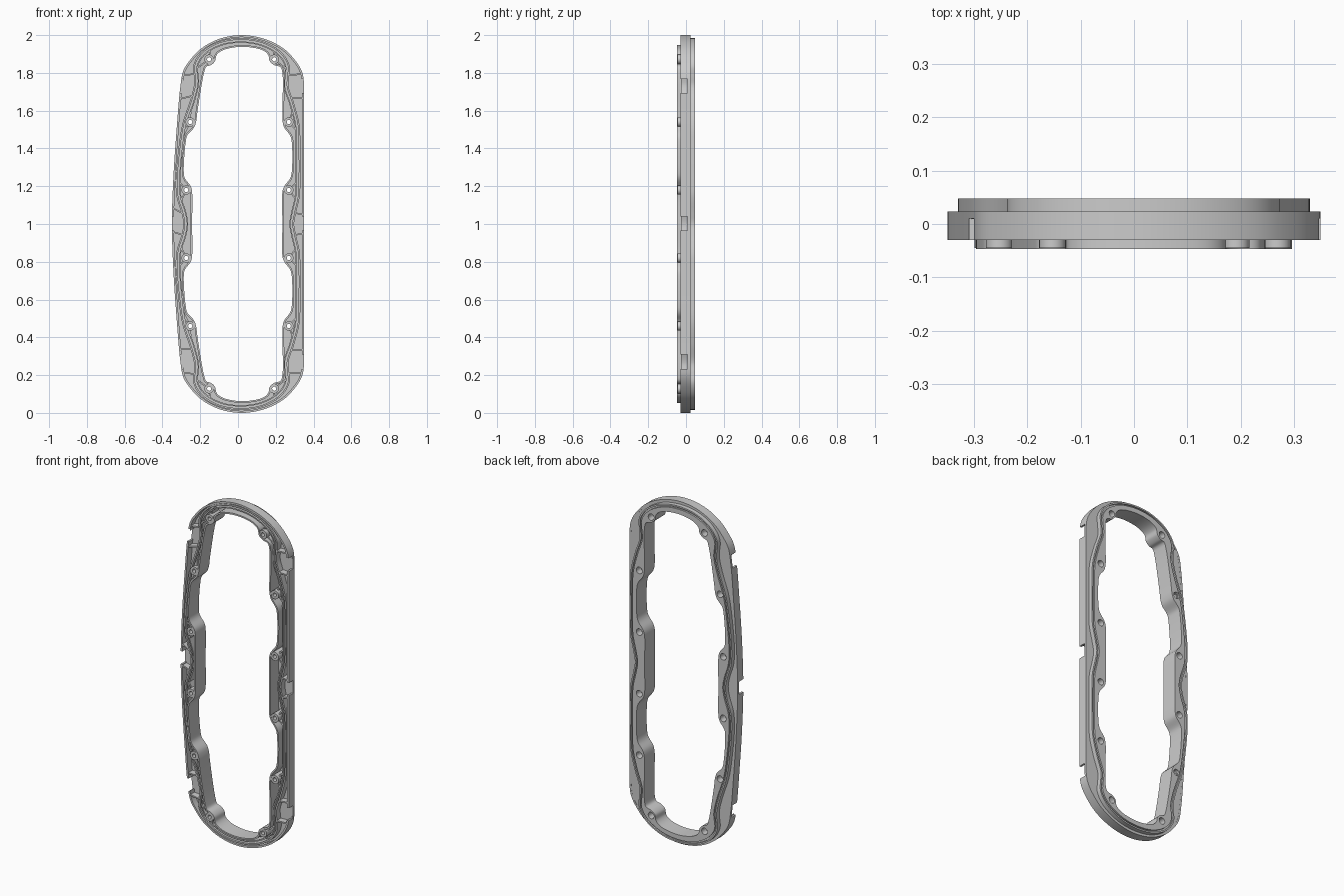
import bpy, bmesh, math
from mathutils import Vector, Matrix

cube = bpy.data.objects.get("Cube")
if cube:
    bpy.data.objects.remove(cube, do_unlink=True)


def spline(pts, steps=6):
    """Closed centripetal curve through the points."""
    out, n = [], len(pts)
    for i in range(n):
        p = [pts[(i + k - 1) % n] for k in range(4)]
        t = [0.0]
        for a, b in zip(p, p[1:]):
            t.append(t[-1] + math.sqrt((b - a).length))

        def mix(a, b, i0, i1, u):
            return a + (b - a) * ((u - t[i0]) / (t[i1] - t[i0]))

        for s in range(steps):
            u = t[1] + (t[2] - t[1]) * s / steps
            a = [mix(p[k], p[k + 1], k, k + 1, u) for k in range(3)]
            b = [mix(a[k], a[k + 1], k, k + 2, u) for k in range(2)]
            out.append(mix(b[0], b[1], 1, 2, u))
    return out


def outline(upper):
    """Mirror an upper half (right to left) about mid height."""
    up = [Vector(p) for p in upper]
    return spline(up + [Vector((p.x, 2 - p.y)) for p in reversed(up[1:-1])])


def offset(loop, d):
    res = []
    for i, p in enumerate(loop):
        t = (loop[(i + 1) % len(loop)] - loop[i - 1]).normalized()
        res.append(p + Vector((t.y, -t.x)) * d)
    return res


def circle(c, r, n=24):
    return [c + Vector((math.cos(a), math.sin(a))) * r
            for a in (math.tau * k / n for k in range(n))]


def plate(name, loops, y0, y1):
    """Fill nested outlines and extrude them from y0 to y1."""
    cu = bpy.data.curves.new(name, 'CURVE')
    cu.dimensions, cu.fill_mode, cu.extrude = '2D', 'BOTH', (y1 - y0) / 2
    for loop in loops:
        sp = cu.splines.new('POLY')
        sp.points.add(len(loop) - 1)
        for q, p in zip(sp.points, loop):
            q.co = (p.x, p.y, 0, 1)
        sp.use_cyclic_u = True
    tmp = bpy.data.objects.new(name + "_path", cu)
    bpy.context.collection.objects.link(tmp)
    dg = bpy.context.evaluated_depsgraph_get()
    me = bpy.data.meshes.new_from_object(tmp.evaluated_get(dg))
    bpy.data.objects.remove(tmp, do_unlink=True)
    bpy.data.curves.remove(cu)
    me.transform(Matrix.Translation((0, (y0 + y1) / 2, 0)) @ Matrix.Rotation(math.pi / 2, 4, 'X'))
    bm = bmesh.new()
    bm.from_mesh(me)
    bmesh.ops.remove_doubles(bm, verts=bm.verts, dist=1e-5)
    bmesh.ops.recalc_face_normals(bm, faces=bm.faces)
    bm.to_mesh(me)
    bm.free()
    me.name = name
    ob = bpy.data.objects.new(name, me)
    bpy.context.collection.objects.link(ob)
    parts.append(ob)
    return ob


def rib(name, a, b, y0, y1, w=0.004):
    d = (b - a).normalized()
    s = Vector((-d.y, d.x)) * w
    plate(name, [[a + s, a - s, b - s, b + s]], y0, y1)


def at_height(loop, z, side):
    """Point of a loop at height z on one side."""
    return min((p for p in loop if p.x * side > 0), key=lambda p: abs(p.y - z))


parts = []

# Outlines: outer edge, wavy seal path, scalloped opening
outer = outline([(.35, 1), (.35, 1.3), (.35, 1.6), (.347, 1.77), (.335, 1.815), (.3, 1.87),
                 (.24, 1.93), (.14, 1.98), (.02, 2), (-.1, 1.98), (-.2, 1.925), (-.26, 1.86),
                 (-.29, 1.81), (-.305, 1.73), (-.325, 1.5), (-.342, 1.25), (-.35, 1)])
wave = outline([(.283, 1), (.293, 1.06), (.313, 1.15), (.316, 1.22), (.316, 1.4), (.312, 1.52),
                (.285, 1.63), (.253, 1.73), (.257, 1.79), (.258, 1.84), (.22, 1.9), (.13, 1.952),
                (.02, 1.97), (-.09, 1.955), (-.18, 1.905), (-.222, 1.84), (-.217, 1.75),
                (-.237, 1.66), (-.28, 1.53), (-.301, 1.4), (-.316, 1.22), (-.31, 1.14),
                (-.285, 1.06), (-.275, 1)])
opening = outline([(.235, 1), (.235, 1.17), (.245, 1.2), (.275, 1.24), (.284, 1.27), (.284, 1.44),
                   (.275, 1.47), (.245, 1.51), (.236, 1.545), (.235, 1.6), (.235, 1.8),
                   (.225, 1.83), (.19, 1.842), (.168, 1.862), (.16, 1.895), (.13, 1.92),
                   (.02, 1.938), (-.08, 1.92), (-.113, 1.895), (-.122, 1.862), (-.142, 1.842),
                   (-.168, 1.832), (-.18, 1.8), (-.214, 1.6), (-.222, 1.54), (-.233, 1.51),
                   (-.268, 1.47), (-.276, 1.44), (-.287, 1.27), (-.28, 1.24), (-.25, 1.2),
                   (-.243, 1.17), (-.243, 1)])
upper_bosses = [(.192, 1.872), (.269, 1.54), (.269, 1.18), (-.153, 1.872), (-.253, 1.54), (-.274, 1.18)]
bosses = [Vector((x, z)) for x, h in upper_bosses for z in (h, 2 - h)]

# Outer skirt wall and step flange
skirt = plate("outer_wall", [outer, offset(outer, -.011)], -.03, .023)
plate("step_flange", [offset(outer, -.004), offset(wave, .005)], .009, .0225)

# Raised back plate with seal groove and screw recesses
recesses = [circle(b, .019) for b in bosses]
plate("back_plate", [offset(wave, -.004), offset(opening, .001)] + recesses, .03, .048)
plate("seal_groove_floor", [offset(wave, .008), offset(wave, -.008)], .028, .038)
plate("outer_rail", [offset(wave, .014), offset(wave, .005)], -.026, .048)
plate("inner_rail", [offset(wave, -.004), offset(wave, -.011)], -.026, .032)

# Inner wall around the opening
plate("inner_wall", [offset(opening, .009), opening], -.047, .048)

# Screw bosses with braces to the rail
for b in bosses:
    plate("screw_boss", [circle(b, .025), circle(b, .011)], -.045, .008)
    plate("screw_cup", [circle(b, .025), circle(b, .019)], .006, .0475)
    side = 1 if b.x > 0 else -1
    for dz in (-.045, .045):
        end = at_height(offset(wave, -.008), b.y + dz, side)
        rib("boss_brace", b + (end - b).normalized() * .022, end, -.026, .032)

# Latch notches in the skirt, with ribs on both sides
bm = bmesh.new()
for side in (-1, 1):
    for z in (.271, 1.003, 1.731):
        m = Matrix.Translation((side * .34, -.045, z)) @ Matrix.Diagonal((.1, .11, .075, 1))
        bmesh.ops.create_cube(bm, size=1, matrix=m)
        for dz in (-.06, .06):
            rib("notch_rib", at_height(offset(wave, .01), z + dz, side),
                at_height(offset(outer, -.006), z + dz, side), -.028, .012)
me = bpy.data.meshes.new("notch_cutter")
bm.to_mesh(me)
bm.free()
cutter = bpy.data.objects.new("notch_cutter", me)
cutter.hide_render = True
bpy.context.collection.objects.link(cutter)
mod = skirt.modifiers.new("notches", 'BOOLEAN')
mod.operation, mod.solver, mod.object = 'DIFFERENCE', 'EXACT', cutter
bpy.context.view_layer.objects.active = skirt
bpy.ops.object.modifier_apply(modifier=mod.name)
bpy.data.objects.remove(cutter, do_unlink=True)

# Smooth curved walls, crisp edges
bpy.ops.object.select_all(action='DESELECT')
for ob in parts:
    ob.select_set(True)
bpy.ops.object.shade_smooth_by_angle(angle=math.radians(30))
